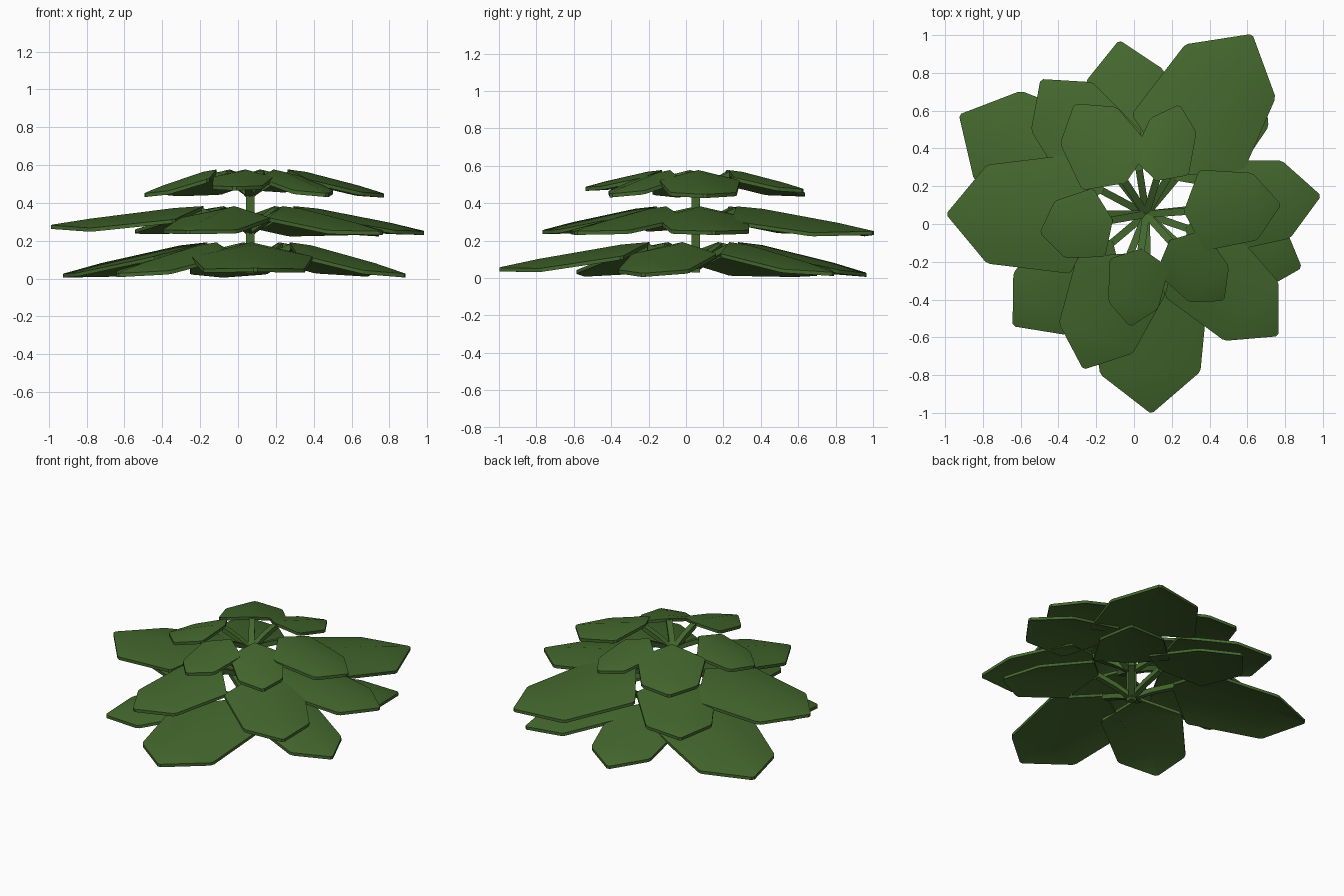
import bpy, bmesh, math
from mathutils import Vector

cube = bpy.data.objects.get("Cube")
if cube:
    bpy.data.objects.remove(cube, do_unlink=True)

GREEN = (0.056, 0.135, 0.026, 1)
green = bpy.data.materials.new("leaf green")
green.use_nodes = True
green.diffuse_color = GREEN
green.node_tree.nodes["Principled BSDF"].inputs["Base Color"].default_value = GREEN

CENTRE = Vector((0.064, 0.052, 0))
THICK = 0.02
FOLD = 0.19  # fall of a blade's sides per unit of half width


def root_distance(length):
    """Distance from the stem at which a blade of this reach begins."""
    return 0.1 + 0.14 * length


def finish(bm, name, angle=0):
    """Turn a bmesh into a coloured object placed on the plant's axis."""
    bmesh.ops.recalc_face_normals(bm, faces=bm.faces)
    mesh = bpy.data.meshes.new(name)
    bm.to_mesh(mesh)
    bm.free()
    mesh.materials.append(green)
    ob = bpy.data.objects.new(name, mesh)
    bpy.context.collection.objects.link(ob)
    ob.location = CENTRE
    ob.rotation_euler.z = math.radians(angle)
    bpy.ops.object.select_all(action='DESELECT')
    ob.select_set(True)
    bpy.context.view_layer.objects.active = ob
    bpy.ops.object.shade_smooth_by_angle(angle=math.radians(30))


def leaf(name, angle, length, width, top, tip_z):
    """Six-sided blade, ridged along the middle and drooping to its tip."""
    base = root_distance(length)
    bm = bmesh.new()

    def row(frac, half, droop):
        x = base + frac * (length - base)
        z = top + droop * (tip_z - top)
        return [bm.verts.new((x, s * half, z - abs(s) * half * FOLD)) for s in (-1, 0, 1)]

    inner = row(0.19, width, 0.1)
    outer = row(0.74, 0.83 * width, 0.66)
    root = bm.verts.new((base, 0, top))
    tip = bm.verts.new((length + 0.008, 0, tip_z))
    for i in (0, 1):
        bm.faces.new((root, inner[i], inner[i + 1]))
        bm.faces.new((inner[i], outer[i], outer[i + 1], inner[i + 1]))
        bm.faces.new((outer[i], tip, outer[i + 1]))
    # slightly clipped corners
    bmesh.ops.bevel(bm, geom=[inner[0], inner[2], outer[0], outer[2], tip],
                    offset=0.014, segments=1, affect='VERTICES')
    # thickness
    ext = bmesh.ops.extrude_face_region(bm, geom=bm.faces[:], use_keep_orig=True)
    low = [g for g in ext["geom"] if isinstance(g, bmesh.types.BMVert)]
    bmesh.ops.translate(bm, verts=low, vec=(0, 0, -THICK))
    finish(bm, name, angle)


def stalk(name, angle, length, top):
    """Square stalk curving up from the stem to the root of a blade."""
    base = root_distance(length)
    path = [(0, top - 0.137), (0.5 * base, top - 0.075), (base + 0.012, top - 0.024)]
    bm = bmesh.new()
    rings = []
    for x, z in path:
        rings.append([bm.verts.new((x, a * 0.019, z + b * 0.017))
                      for a, b in ((-1, -1), (1, -1), (1, 1), (-1, 1))])
    for a, b in zip(rings, rings[1:]):
        for i in range(4):
            j = (i + 1) % 4
            bm.faces.new((a[i], a[j], b[j], b[i]))
    bm.faces.new(rings[0])
    bm.faces.new(rings[-1])
    finish(bm, name, angle)


# Main stem, a square post
bm = bmesh.new()
bmesh.ops.create_cube(bm, size=1)
bmesh.ops.scale(bm, verts=bm.verts, vec=(0.046, 0.046, 0.42))
bmesh.ops.translate(bm, verts=bm.verts, vec=(0, 0, 0.24))
finish(bm, "stem")

# Tiers of leaves: direction, reach, half width, tip height
tiers = {
    "lower": (0.192, [(271.5, 1.05, 0.32, 0.055), (220, 0.915, 0.26, 0.027),
                      (152, 1.115, 0.32, 0.025), (98.8, 0.925, 0.25, 0.025),
                      (50, 0.96, 0.24, 0.03), (341, 0.865, 0.24, 0.025)]),
    "middle": (0.383, [(248, 0.88, 0.255, 0.255), (317.3, 0.945, 0.255, 0.25),
                       (6, 0.925, 0.25, 0.25), (59.5, 1.1, 0.335, 0.25),
                       (128, 0.9, 0.25, 0.255), (180, 1.052, 0.315, 0.283)]),
    "upper": (0.577, [(262, 0.595, 0.16, 0.485), (4, 0.71, 0.215, 0.447),
                      (73, 0.6, 0.155, 0.475), (123, 0.69, 0.215, 0.455),
                      (190, 0.565, 0.185, 0.45), (312, 0.61, 0.17, 0.45)]),
}
for tier, (top, leaves) in tiers.items():
    for n, (angle, reach, width, tip_z) in enumerate(leaves, 1):
        leaf(f"{tier}_leaf_{n}", angle, reach, width, top, tip_z)
        stalk(f"{tier}_stalk_{n}", angle, reach, top)
